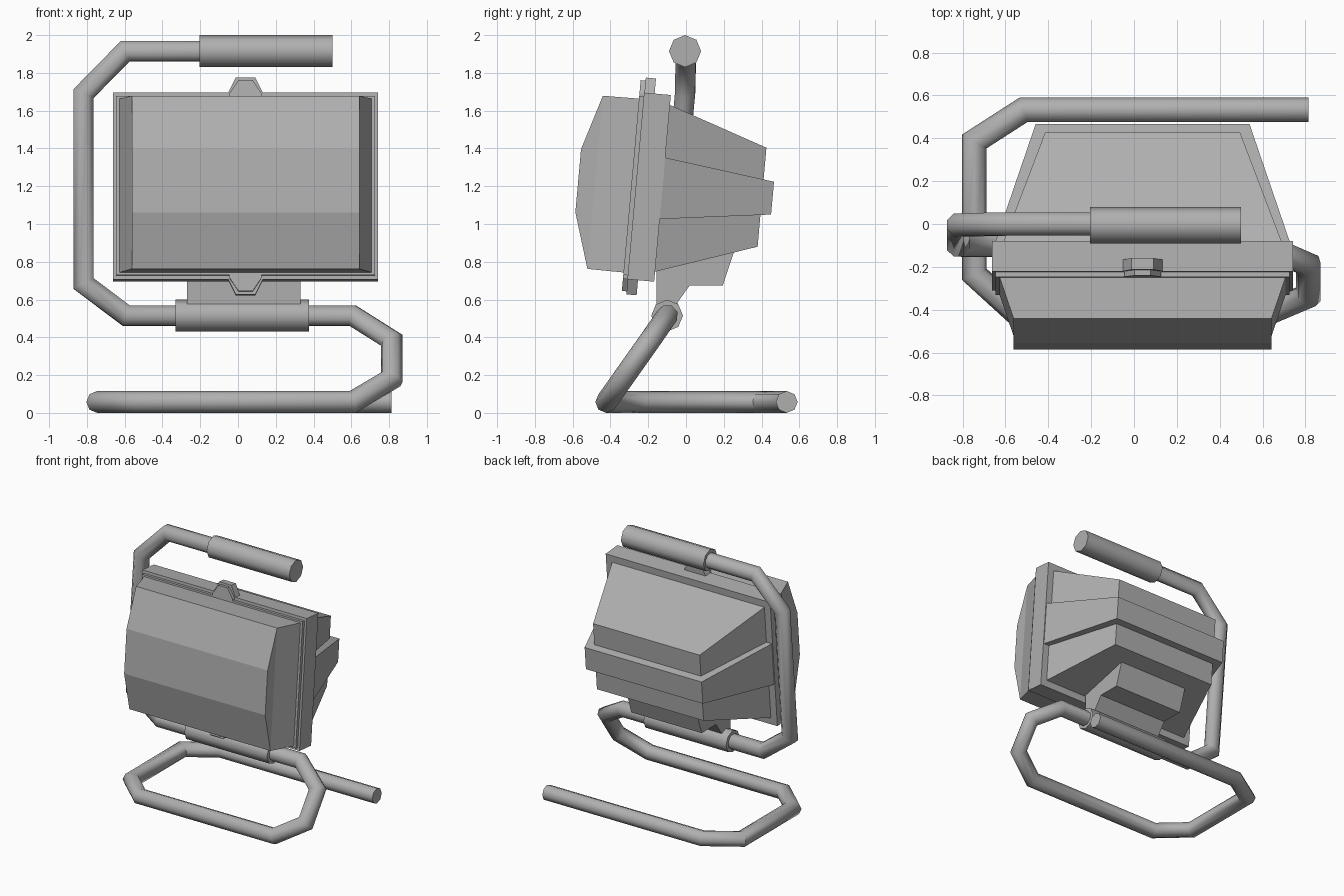
import bpy, bmesh, math
from mathutils import Vector, Matrix

if "Cube" in bpy.data.objects:
    bpy.data.objects.remove(bpy.data.objects["Cube"])

# The lamp head is modelled upright, then tipped back about its rim
TILT = Matrix.Translation((0.04, -0.25, 1.2)) @ Matrix.Rotation(math.radians(-5.1), 4, 'X')

# Mid grey paint shared by every part
GREY = bpy.data.materials.new("mid_grey")
GREY.diffuse_color = (0.43, 0.43, 0.43, 1)
GREY.use_nodes = True
GREY.node_tree.nodes["Principled BSDF"].inputs["Base Color"].default_value = GREY.diffuse_color


def loft(name, rings, matrix=None, split=None, smooth=False):
    """Skin a list of equal-length point rings and cap both ends."""
    bm = bmesh.new()
    rows = [[bm.verts.new(p) for p in ring] for ring in rings]
    n = len(rows[0])
    for a, b in zip(rows, rows[1:]):
        for i in range(n):
            j = (i + 1) % n
            bm.faces.new((a[i], a[j], b[j], b[i]))
    for row in (rows[0], rows[-1]):
        bm.faces.new(row)
        if split:
            bmesh.ops.connect_verts(bm, verts=[row[k] for k in split])
    bmesh.ops.recalc_face_normals(bm, faces=bm.faces[:])
    mesh = bpy.data.meshes.new(name)
    bm.to_mesh(mesh)
    bm.free()
    mesh.materials.append(GREY)
    if matrix:
        mesh.transform(matrix)
    obj = bpy.data.objects.new(name, mesh)
    bpy.context.collection.objects.link(obj)
    if smooth:
        bpy.ops.object.select_all(action='DESELECT')
        bpy.context.view_layer.objects.active = obj
        obj.select_set(True)
        bpy.ops.object.shade_smooth_by_angle(angle=math.radians(50))
    return obj


def rect(y, hx, hz):
    return [(-hx, y, -hz), (hx, y, -hz), (hx, y, hz), (-hx, y, hz)]


def block(name, y0, hx0, hz0, y1, hx1, hz1):
    return loft(name, [rect(y0, hx0, hz0), rect(y1, hx1, hz1)], TILT)


def tube(name, path, r, sides=8):
    """Sweep an octagon along a path with mitred corners."""
    pts = [Vector(p) for p in path]
    dirs = [(b - a).normalized() for a, b in zip(pts, pts[1:])]
    d = dirs[0]
    up = Vector((0, 0, 1))
    side = d.cross(up).normalized()
    ring = [pts[0] + r * (math.cos(t) * up + math.sin(t) * side)
            for t in (2 * math.pi * k / sides for k in range(sides))]
    rings = [ring]
    for i in range(1, len(pts)):
        d = dirs[i - 1]
        nrm = d if i == len(pts) - 1 else (d + dirs[i]).normalized()
        ring = [p + d * ((pts[i] - p).dot(nrm) / d.dot(nrm)) for p in ring]
        rings.append(ring)
    return loft(name, rings, smooth=True)


# Rim, gasket and rear housing
block("rim_flange", -0.016, 0.702, 0.496, 0.126, 0.702, 0.496)
block("rim_front_plate", -0.04, 0.685, 0.475, -0.016, 0.685, 0.475)
block("rear_housing", 0.12, 0.652, 0.445, 0.655, 0.455, 0.263)
block("rear_housing_band", 0.12, 0.698, 0.164, 0.711, 0.499, 0.087)

# Faceted front lens with slanted ends
lens = [(-0.04, 0.462, 0.667), (-0.232, 0.46, 0.602), (-0.322, 0.168, 0.602)]
lens += [(y, -z, x) for y, z, x in reversed(lens)]
loft("front_lens", [[(s * x, y, z) for y, z, x in lens] for s in (-1, 1)], TILT, split=(1, 4))

# Clip tabs above and below, each of two stacked plates
for word, s in (("top", 1), ("bottom", -1)):
    for layer, y0, y1, wide, narrow, tip in (("back", -0.014, 0.04, 0.095, 0.052, 0.576),
                                             ("front", -0.04, -0.014, 0.085, 0.038, 0.56)):
        prof = [(-wide, 0.47), (wide, 0.47), (wide, 0.49), (narrow, tip),
                (-narrow, tip), (-wide, 0.49)]
        loft(f"{word}_tab_{layer}", [[(x, y, s * z) for x, z in prof] for y in (y0, y1)], TILT)

# Mounting bracket under the housing
prof = [(-0.155, 0.80), (-0.155, 0.55), (-0.07, 0.55), (0.02, 0.675), (0.195, 0.675),
        (0.255, 0.855), (0.20, 0.95), (-0.10, 0.95)]
loft("mounting_bracket", [[(x, y, z) for y, z in prof] for x in (-0.27, 0.33)])

# Bent tube: floor loop, rising bend, pivot bar, upright and handle
tube("stand_tube", [
    (0.813, 0.533, 0.058), (-0.515, 0.533, 0.058), (-0.745, 0.385, 0.058),
    (-0.745, -0.235, 0.058), (-0.54, -0.422, 0.058), (0.607, -0.422, 0.058),
    (0.813, -0.335, 0.18), (0.813, -0.19, 0.385), (0.607, -0.10, 0.515),
    (-0.592, -0.10, 0.515), (-0.818, -0.098, 0.685), (-0.818, -0.005, 1.69),
    (-0.597, 0.0, 1.915), (0.45, 0.0, 1.915)], 0.058)

# Sleeves around the tube
tube("pivot_sleeve", [(-0.33, -0.10, 0.515), (0.375, -0.10, 0.515)], 0.084)
tube("handle_grip", [(-0.205, -0.005, 1.915), (0.50, -0.005, 1.915)], 0.085)
